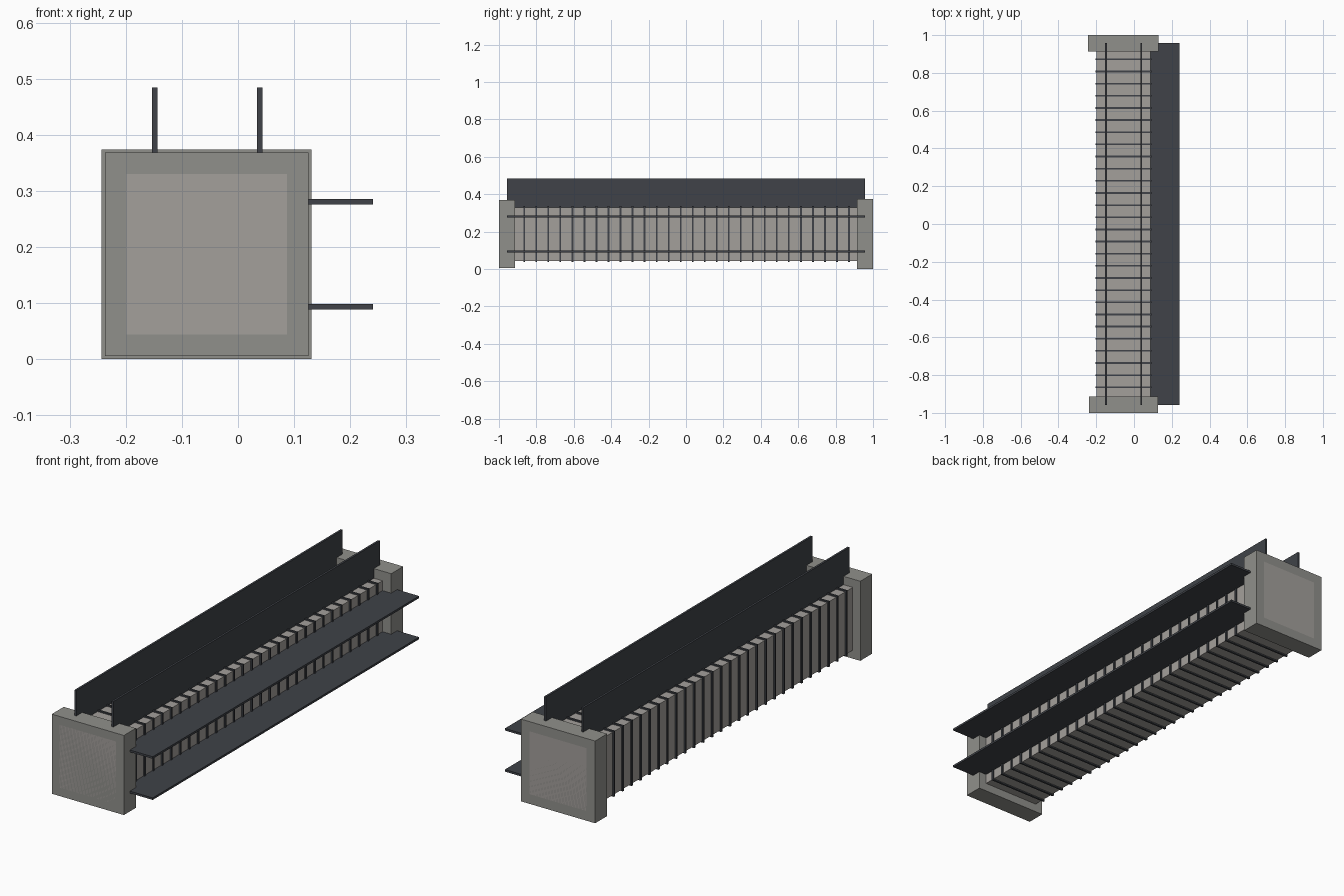
import bpy

if "Cube" in bpy.data.objects:
    bpy.data.objects.remove(bpy.data.objects["Cube"])


def material(name, rgb):
    m = bpy.data.materials.new(name)
    m.diffuse_color = (*rgb, 1)
    m.use_nodes = True
    m.node_tree.nodes["Principled BSDF"].inputs["Base Color"].default_value = m.diffuse_color
    return m


CAP = material("cap_grey", (0.28, 0.28, 0.26))
CORE = material("core_grey", (0.37, 0.35, 0.33))
DARK = material("dark_metal", (0.05, 0.055, 0.065))


def box(name, x, y, z, mat):
    """Box given by its (min, max) range on each axis."""
    bpy.ops.mesh.primitive_cube_add(
        size=1, location=[(a + b) / 2 for a, b in (x, y, z)])
    ob = bpy.context.object
    ob.name = name
    ob.scale = [b - a for a, b in (x, y, z)]
    bpy.ops.object.transform_apply(location=False, rotation=False, scale=True)
    ob.data.materials.append(mat)
    return ob


# Square core beam running the full length
box("core_beam", (-0.199, 0.087), (-1, 1), (0.044, 0.330), CORE)

# End caps, the rear one slightly larger
box("front_cap", (-0.237, 0.126), (-1, -0.914), (0.006, 0.368), CAP)
box("rear_cap", (-0.243, 0.131), (0.914, 1), (0, 0.374), CAP)

# Thin bands wrapped around the core
band = box("bands", (-0.205, 0.093), (-0.869, -0.860), (0.038, 0.336), DARK)
array = band.modifiers.new("repeat", "ARRAY")
array.count = 28
array.use_relative_offset = False
array.use_constant_offset = True
array.constant_offset_displace = (0, 0.0643, 0)

# Upright rails on the top and flat rails on the right side
for i, x in enumerate((-0.153, 0.034)):
    box(f"top_rail_{i + 1}", (x, x + 0.0095), (-0.957, 0.957), (0.330, 0.484), DARK)
for i, z in enumerate((0.089, 0.276)):
    box(f"side_rail_{i + 1}", (0.087, 0.241), (-0.957, 0.957), (z, z + 0.0095), DARK)
